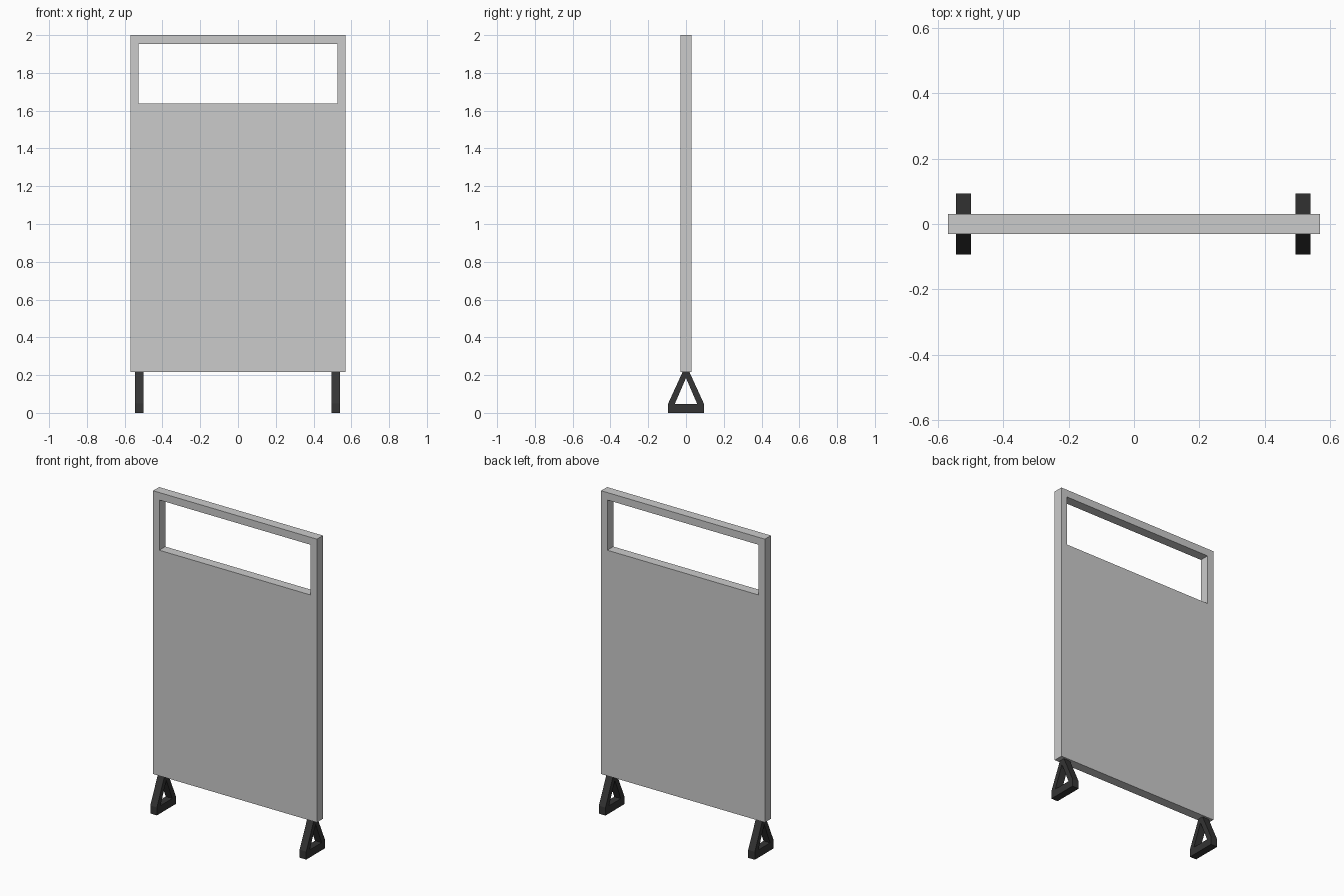
import bpy, bmesh
from mathutils import Vector

if "Cube" in bpy.data.objects:
    bpy.data.objects.remove(bpy.data.objects["Cube"])


def plate(name, outline, hole, to_3d, thickness, material=None):
    """Flat profile with a hole, extruded to a solid; to_3d maps (u, v) to space."""
    bm = bmesh.new()
    edges = []
    for loop in (outline, hole):
        vs = [bm.verts.new(to_3d(u, v)) for u, v in loop]
        edges += [bm.edges.new((vs[i], vs[(i + 1) % len(vs)])) for i in range(len(vs))]
    bmesh.ops.triangle_fill(bm, edges=edges, use_beauty=True)
    ext = bmesh.ops.extrude_face_region(bm, geom=bm.faces[:], use_keep_orig=True)
    moved = [g for g in ext["geom"] if isinstance(g, bmesh.types.BMVert)]
    bmesh.ops.translate(bm, verts=moved, vec=Vector(thickness))
    bmesh.ops.recalc_face_normals(bm, faces=bm.faces[:])
    mesh = bpy.data.meshes.new(name)
    bm.to_mesh(mesh)
    bm.free()
    if material:
        mesh.materials.append(material)
    obj = bpy.data.objects.new(name, mesh)
    bpy.context.collection.objects.link(obj)
    return obj


def rect(half_w, z0, z1):
    return [(-half_w, z0), (half_w, z0), (half_w, z1), (-half_w, z1)]


black = bpy.data.materials.new("black_metal")
black.diffuse_color = (0.035, 0.035, 0.035, 1)
black.use_nodes = True
black.node_tree.nodes["Principled BSDF"].inputs["Base Color"].default_value = black.diffuse_color

# Partition panel with window opening
PANEL_Z, HALF_T = 0.217, 0.03
plate("panel", rect(0.57, PANEL_Z, 2.0), rect(0.527, 1.637, 1.953),
      lambda u, v: (u, -HALF_T, v), (0, 2 * HALF_T, 0))

# Triangular feet
FOOT_W = 0.046
outer = [(-0.094, 0), (0.094, 0), (0.094, 0.05), (0.018, PANEL_Z),
         (-0.018, PANEL_Z), (-0.094, 0.05)]
inner = [(-0.059, 0.048), (0.059, 0.048), (0, 0.185)]
for side, x in (("left", -0.522), ("right", 0.518)):
    plate(side + "_foot", outer, inner,
          lambda u, v: (x - FOOT_W / 2, u, v), (FOOT_W, 0, 0), black)
